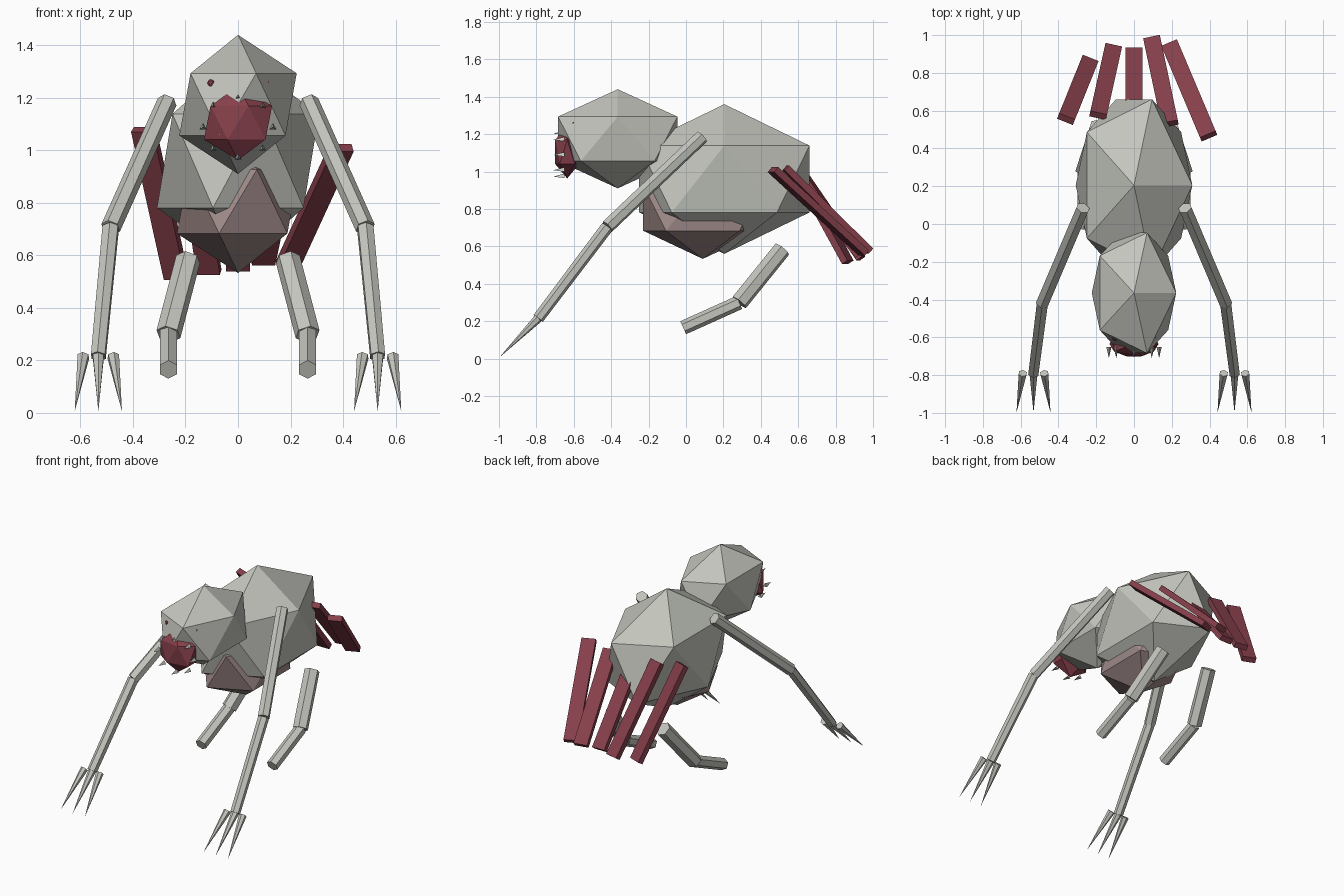
import bpy
import math
from mathutils import Vector, Matrix

cube = bpy.data.objects.get("Cube")
if cube:
    bpy.data.objects.remove(cube, do_unlink=True)


def material(name, color):
    mat = bpy.data.materials.new(name)
    mat.use_nodes = True
    mat.diffuse_color = (*color, 1)
    mat.node_tree.nodes["Principled BSDF"].inputs["Base Color"].default_value = (*color, 1)
    return mat


GREY = material("pale_grey", (0.55, 0.56, 0.51))
PINK = material("dusty_pink", (0.36, 0.265, 0.26))
RED = material("dark_red", (0.24, 0.05, 0.07))


def finish(name, mat):
    obj = bpy.context.object
    obj.name = name
    obj.data.materials.append(mat)
    return obj


def blob(name, center, radii, mat):
    """Faceted twenty-sided ball stretched along each axis."""
    bpy.ops.mesh.primitive_ico_sphere_add(subdivisions=1, radius=1, location=center)
    obj = finish(name, mat)
    obj.scale = radii
    return obj


def limb(name, start, end, r1, r2, mat, sides=6):
    """Tapered prism running between two points."""
    a, b = Vector(start), Vector(end)
    bpy.ops.mesh.primitive_cone_add(vertices=sides, radius1=r1, radius2=r2,
                                    depth=(b - a).length, location=(a + b) / 2)
    obj = finish(name, mat)
    obj.rotation_euler = (b - a).to_track_quat('Z', 'Y').to_euler()
    return obj


def slab(name, start, end, width, thickness, mat):
    """Flat bar between two points, its width kept level."""
    a, b = Vector(start), Vector(end)
    along = (b - a).normalized()
    side = Vector((0, 0, 1)).cross(along).normalized()
    frame = Matrix((side, along, side.cross(along))).transposed()
    bpy.ops.mesh.primitive_cube_add(size=1, location=(a + b) / 2)
    obj = finish(name, mat)
    obj.scale = (width, (b - a).length, thickness)
    obj.rotation_euler = frame.to_euler()
    return obj


# Torso, belly, head and muzzle
blob("body", (0, 0.205, 0.96), (0.345, 0.535, 0.40), GREY)
blob("belly", (0, 0.09, 0.805), (0.26, 0.375, 0.272), PINK)
blob("head", (0, -0.365, 1.175), (0.25, 0.375, 0.265), GREY)
blob("muzzle", (0, -0.635, 1.105), (0.145, 0.077, 0.142), RED)

# Ring of forward-pointing teeth
for i in range(8):
    t = i * math.tau / 8
    x, z = 0.133 * math.cos(t), 1.088 + 0.115 * math.sin(t)
    limb(f"tooth_{i + 1}", (x, -0.65, z), (x, -0.71, z), 0.016, 0, GREY, 3)

# Paired parts
for side, s in (("left", 1), ("right", -1)):
    blob(f"{side}_eye", (s * 0.1, -0.6, 1.255), (0.02, 0.02, 0.02), RED)

    # Arm and claws
    shoulder = (s * 0.27, 0.085, 1.185)
    elbow = (s * 0.485, -0.42, 0.705)
    wrist = (s * 0.532, -0.79, 0.215)
    limb(f"{side}_upper_arm", shoulder, elbow, 0.038, 0.038, GREY)
    limb(f"{side}_forearm", elbow, wrist, 0.034, 0.031, GREY)
    for i in (-1, 0, 1):
        limb(f"{side}_claw_{i + 2}", (wrist[0] * 1 + i * 0.057, -0.79, 0.215),
             (wrist[0] + i * 0.09, -0.998, 0.006), 0.024, 0, GREY)

    # Hind leg
    hip = (s * 0.19, 0.515, 0.585)
    knee = (s * 0.265, 0.285, 0.30)
    foot = (s * 0.265, -0.015, 0.165)
    limb(f"{side}_thigh", hip, knee, 0.048, 0.048, GREY)
    limb(f"{side}_shin", knee, foot, 0.038, 0.038, GREY)

# Fan of tail slabs, upper end to lower end
tail = [
    ((-0.36, 0.555, 1.08), (-0.235, 0.865, 0.515)),
    ((-0.19, 0.575, 1.06), (-0.11, 0.935, 0.535)),
    ((0, 0.50, 1.07), (0, 0.92, 0.55)),
    ((0.19, 0.53, 1.02), (0.095, 0.98, 0.575)),
    ((0.395, 0.465, 1.01), (0.19, 0.95, 0.565)),
]
for i, (top, tip) in enumerate(tail):
    slab(f"tail_slab_{i + 1}", top, tip, 0.09, 0.036, RED)
